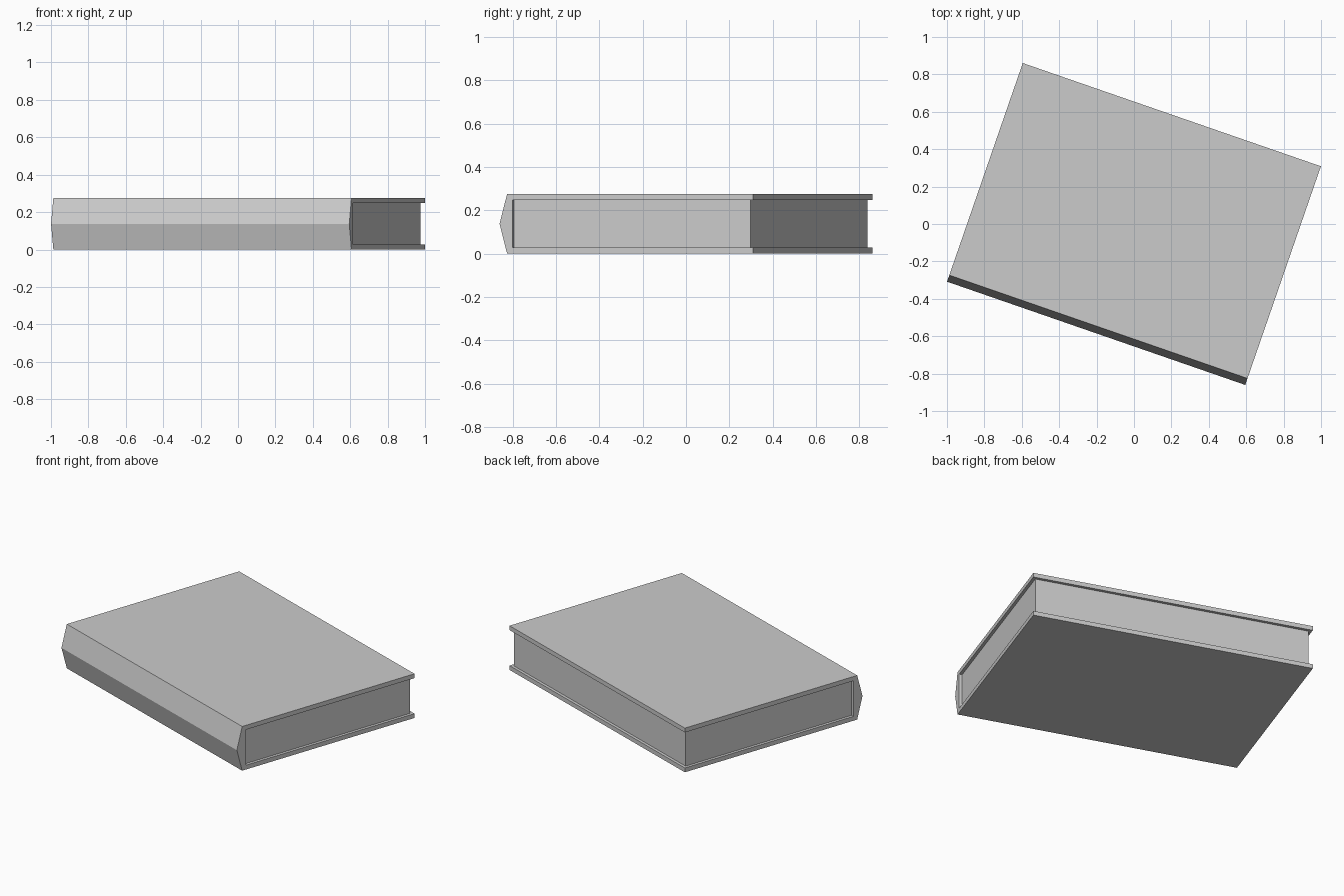
import bpy, bmesh, math
from mathutils import Matrix

cube = bpy.data.objects.get("Cube")
if cube:
    bpy.data.objects.remove(cube, do_unlink=True)

LENGTH, DEPTH, HEIGHT = 1.687, 1.2, 0.275
BOARD = 0.027    # thickness of cover boards and spine
RIDGE = 0.037    # how far the spine bulges outward
INSET = 0.018    # page block recess from the cover edges
PLACE = Matrix.Translation((0.006, 0.0175, 0)) @ Matrix.Rotation(math.radians(-19.1), 4, "Z")

grey = bpy.data.materials.new("plain grey")
grey.use_nodes = True
colour = (0.6, 0.6, 0.6, 1)
grey.diffuse_color = colour
bsdf = grey.node_tree.nodes["Principled BSDF"]
bsdf.inputs["Base Color"].default_value = colour
bsdf.inputs["Roughness"].default_value = 0.8


def extrude_profile(name, profile, length):
    """Extrude a closed (y, z) profile along x, centred on x = 0."""
    bm = bmesh.new()
    face = bm.faces.new([bm.verts.new((-length / 2, y, z)) for y, z in profile])
    result = bmesh.ops.extrude_face_region(bm, geom=[face], use_keep_orig=True)
    moved = [v for v in result["geom"] if isinstance(v, bmesh.types.BMVert)]
    bmesh.ops.translate(bm, verts=moved, vec=(length, 0, 0))
    bmesh.ops.recalc_face_normals(bm, faces=bm.faces)
    mesh = bpy.data.meshes.new(name)
    bm.to_mesh(mesh)
    bm.free()
    mesh.materials.append(grey)
    obj = bpy.data.objects.new(name, mesh)
    obj.matrix_world = PLACE
    bpy.context.collection.objects.link(obj)
    return obj


back, spine = DEPTH / 2, -DEPTH / 2
low, high = BOARD, HEIGHT - BOARD

# Cover: two boards joined by a ridged spine
extrude_profile("book_cover", [
    (back, 0), (spine, 0), (spine - RIDGE, HEIGHT / 2), (spine, HEIGHT),
    (back, HEIGHT), (back, high), (spine + BOARD, high),
    (spine + BOARD, low), (back, low)], LENGTH)

# Page block, recessed on its three open sides
extrude_profile("page_block", [
    (spine + BOARD, low), (back - INSET, low),
    (back - INSET, high), (spine + BOARD, high)], LENGTH - 2 * INSET)
